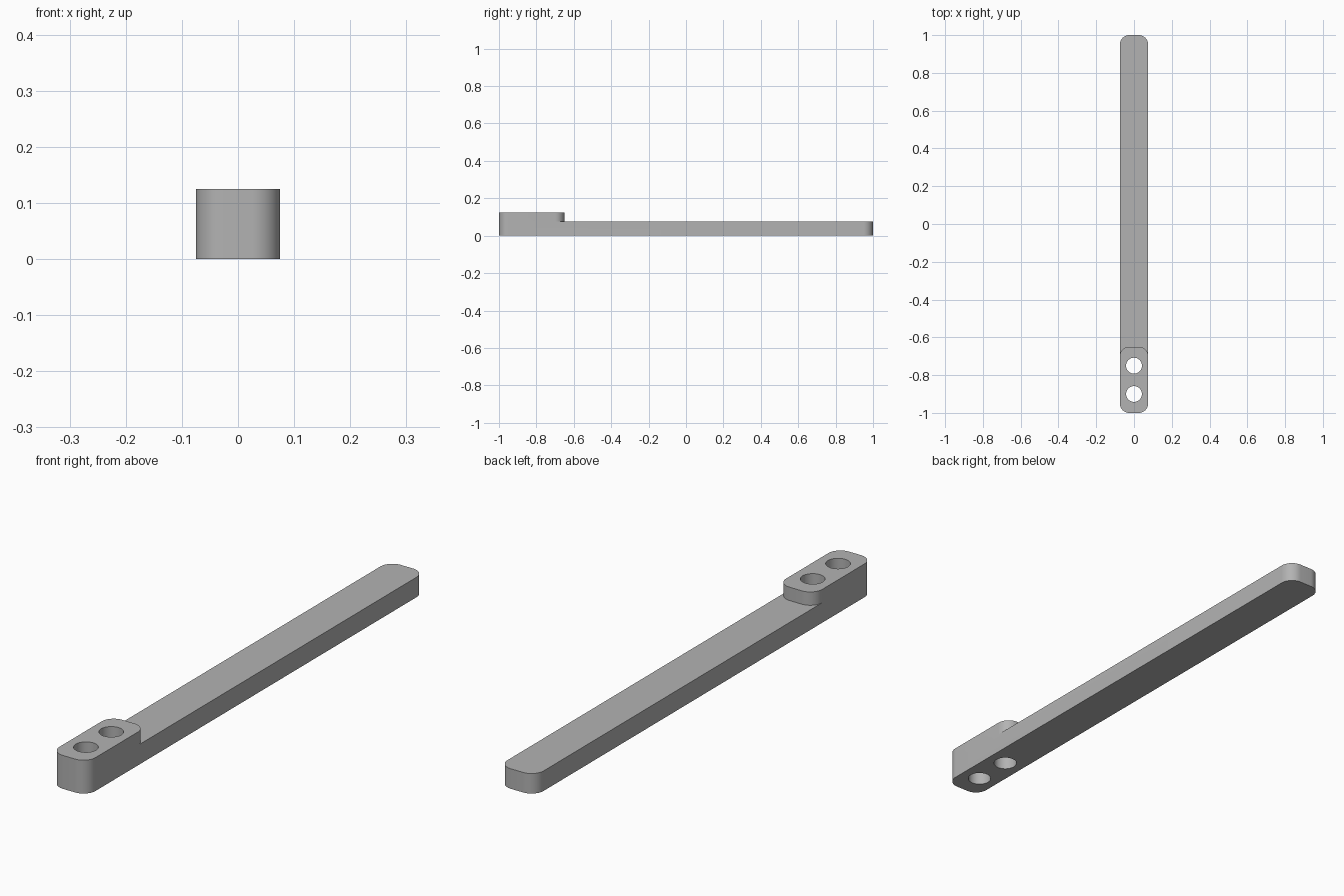
import bpy, math

cube = bpy.data.objects.get("Cube")
if cube:
    bpy.data.objects.remove(cube, do_unlink=True)

HALF_W = 0.075
BAR_H, PAD_H = 0.075, 0.125
CORNER = 0.05
STEPS = 16

grey = bpy.data.materials.new("plain grey")
grey.use_nodes = True
colour = (0.45, 0.45, 0.45, 1)
grey.diffuse_color = colour
grey.node_tree.nodes["Principled BSDF"].inputs["Base Color"].default_value = colour


def rounded_slab(name, y0, y1, z0, z1):
    """Upright prism with a rounded rectangle as its plan."""
    cx, ya, yb = HALF_W - CORNER, y0 + CORNER, y1 - CORNER
    outline = []
    for quarter, (x, y) in enumerate([(cx, yb), (-cx, yb), (-cx, ya), (cx, ya)]):
        for i in range(STEPS + 1):
            a = (quarter + i / STEPS) * math.pi / 2
            outline.append((x + CORNER * math.cos(a), y + CORNER * math.sin(a)))
    n = len(outline)
    verts = [(x, y, z) for z in (z0, z1) for x, y in outline]
    faces = [tuple(reversed(range(n))), tuple(range(n, 2 * n))]
    faces += [(i, (i + 1) % n, n + (i + 1) % n, n + i) for i in range(n)]
    mesh = bpy.data.meshes.new(name)
    mesh.from_pydata(verts, [], faces)
    mesh.materials.append(grey)
    obj = bpy.data.objects.new(name, mesh)
    bpy.context.collection.objects.link(obj)
    return obj


def combine(target, tool, operation):
    mod = target.modifiers.new(tool.name, 'BOOLEAN')
    mod.operation, mod.object, mod.solver = operation, tool, 'EXACT'
    bpy.ops.object.select_all(action='DESELECT')
    bpy.context.view_layer.objects.active = target
    target.select_set(True)
    bpy.ops.object.modifier_apply(modifier=mod.name)
    bpy.data.objects.remove(tool, do_unlink=True)


# Long flat bar, with the raised pad fused to its front end
arm = rounded_slab("lever_arm", -1, 1, 0, BAR_H)
pad = rounded_slab("mounting_pad", -1, -0.65, BAR_H, PAD_H)
combine(arm, pad, 'UNION')

# Two bolt holes through pad and bar
for y in (-0.9, -0.75):
    bpy.ops.mesh.primitive_cylinder_add(vertices=48, radius=0.042, depth=0.4,
                                        location=(0, y, PAD_H / 2))
    hole = bpy.context.object
    hole.name = "bolt_hole_cutter"
    hole.hide_render = True
    hole.data.materials.append(grey)
    combine(arm, hole, 'DIFFERENCE')

arm.select_set(True)
bpy.context.view_layer.objects.active = arm
bpy.ops.object.shade_smooth_by_angle(angle=math.radians(30))
